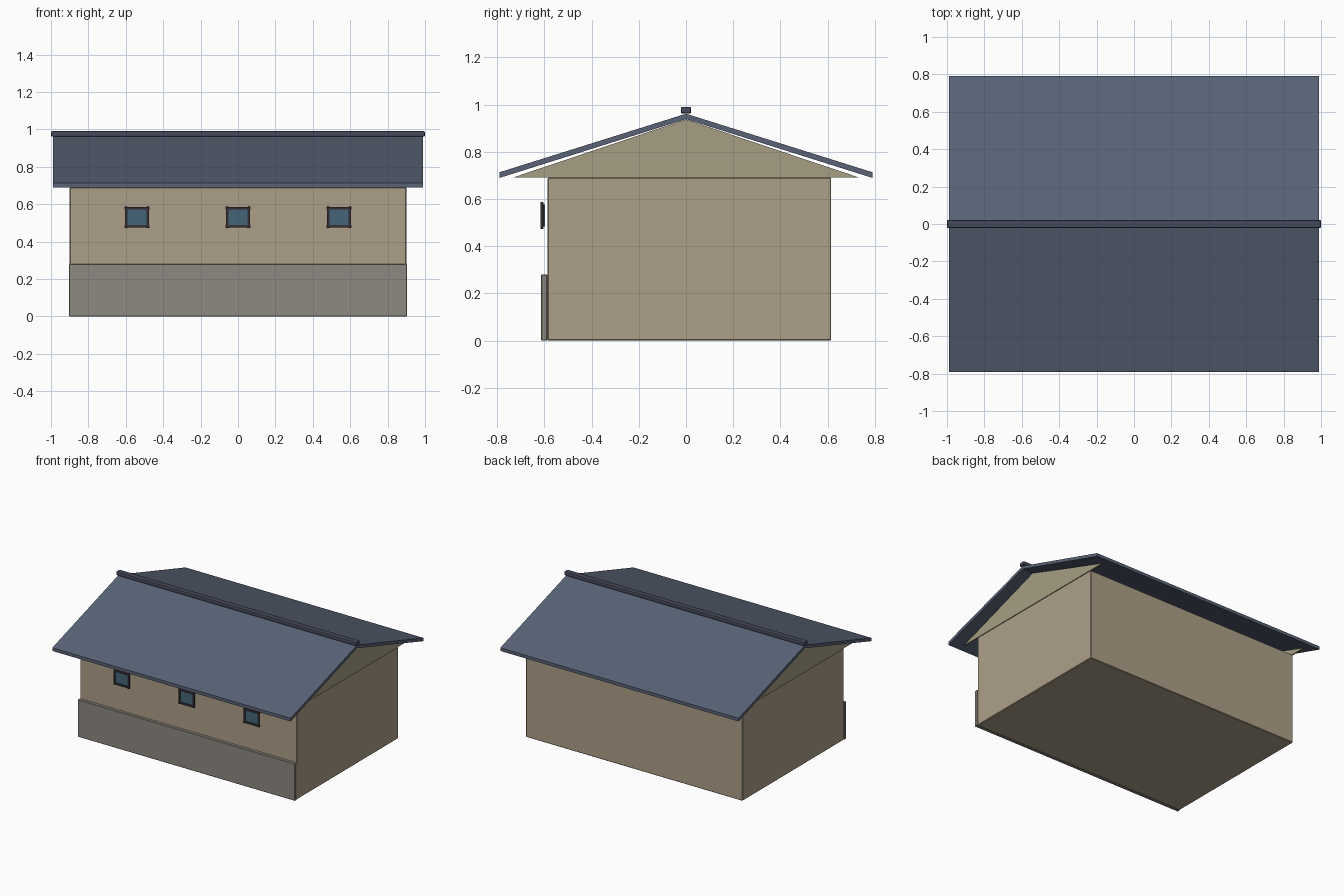
import bpy, bmesh

if "Cube" in bpy.data.objects:
    bpy.data.objects.remove(bpy.data.objects["Cube"])


def material(name, rgb):
    m = bpy.data.materials.new(name)
    m.diffuse_color = (*rgb, 1)
    m.use_nodes = True
    m.node_tree.nodes["Principled BSDF"].inputs["Base Color"].default_value = m.diffuse_color
    return m


WALL = material("wall_tan", (0.42, 0.35, 0.25))
GABLE = material("gable_tan", (0.38, 0.34, 0.23))
STONE = material("plinth_grey", (0.27, 0.25, 0.22))
ROOF = material("roof_slate", (0.10, 0.125, 0.18))
RIDGE = material("ridge_dark", (0.06, 0.065, 0.10))
FRAME = material("frame_dark", (0.035, 0.028, 0.035))
GLASS = material("glass_blue", (0.06, 0.13, 0.19))


def finish(name, bm, mat):
    bmesh.ops.recalc_face_normals(bm, faces=bm.faces[:])
    me = bpy.data.meshes.new(name)
    bm.to_mesh(me)
    bm.free()
    me.materials.append(mat)
    ob = bpy.data.objects.new(name, me)
    bpy.context.collection.objects.link(ob)
    return ob


def box(name, lo, hi, mat, bevel=0.0, segments=1):
    bm = bmesh.new()
    bmesh.ops.create_cube(bm, size=1)
    for v in bm.verts:
        v.co = [(a + b) / 2 + c * (b - a) for a, b, c in zip(lo, hi, v.co)]
    ob = finish(name, bm, mat)
    if bevel:
        mod = ob.modifiers.new("soft_edges", 'BEVEL')
        mod.width, mod.segments = bevel, segments
    return ob


def prism(name, profile, x0, x1, mat):
    """Extrude a (y, z) outline along x."""
    bm = bmesh.new()
    face = bm.faces.new([bm.verts.new((x0, y, z)) for y, z in profile])
    new = bmesh.ops.extrude_face_region(bm, geom=[face])["geom"]
    bmesh.ops.translate(bm, vec=(x1 - x0, 0, 0),
                        verts=[g for g in new if isinstance(g, bmesh.types.BMVert)])
    return finish(name, bm, mat)


# House body and the front plinth
box("house_body", (-0.9, -0.587, 0), (0.9, 0.615, 0.69), WALL, 0.004)
box("front_plinth", (-0.903, -0.613, 0), (0.903, -0.587, 0.28), STONE, 0.003)

# Thin gable panels at both ends
for side, s in (("left", -1), ("right", 1)):
    prism(f"gable_{side}", [(-0.735, 0.69), (0.735, 0.69), (0, 0.937)],
          s * 0.892, s * 0.902, GABLE)

# Two sloping roof slabs
for side, s in (("front", -1), ("back", 1)):
    prism(f"roof_{side}", [(0, 0.938), (0, 0.961), (s * 0.79, 0.713), (s * 0.79, 0.689)],
          -0.99, 0.99, ROOF)

# Ridge cap
box("ridge_cap", (-1, -0.022, 0.961), (1, 0.022, 0.99), RIDGE, 0.007, 2)

# Front windows: pane with four frame bars
for i, x in enumerate((-0.54, 0, 0.54), 1):
    z = 0.53
    box(f"window_{i}_pane", (x - 0.058, -0.609, z - 0.047), (x + 0.058, -0.598, z + 0.047), GLASS)
    for s in (-1, 1):
        cz, cx = z + s * 0.048, x + s * 0.058
        box(f"window_{i}_rail", (x - 0.067, -0.616, cz - 0.007),
            (x + 0.067, -0.604, cz + 0.007), FRAME, 0.003, 2)
        box(f"window_{i}_stile", (cx - 0.007, -0.616, z - 0.057),
            (cx + 0.007, -0.604, z + 0.057), FRAME, 0.003, 2)
